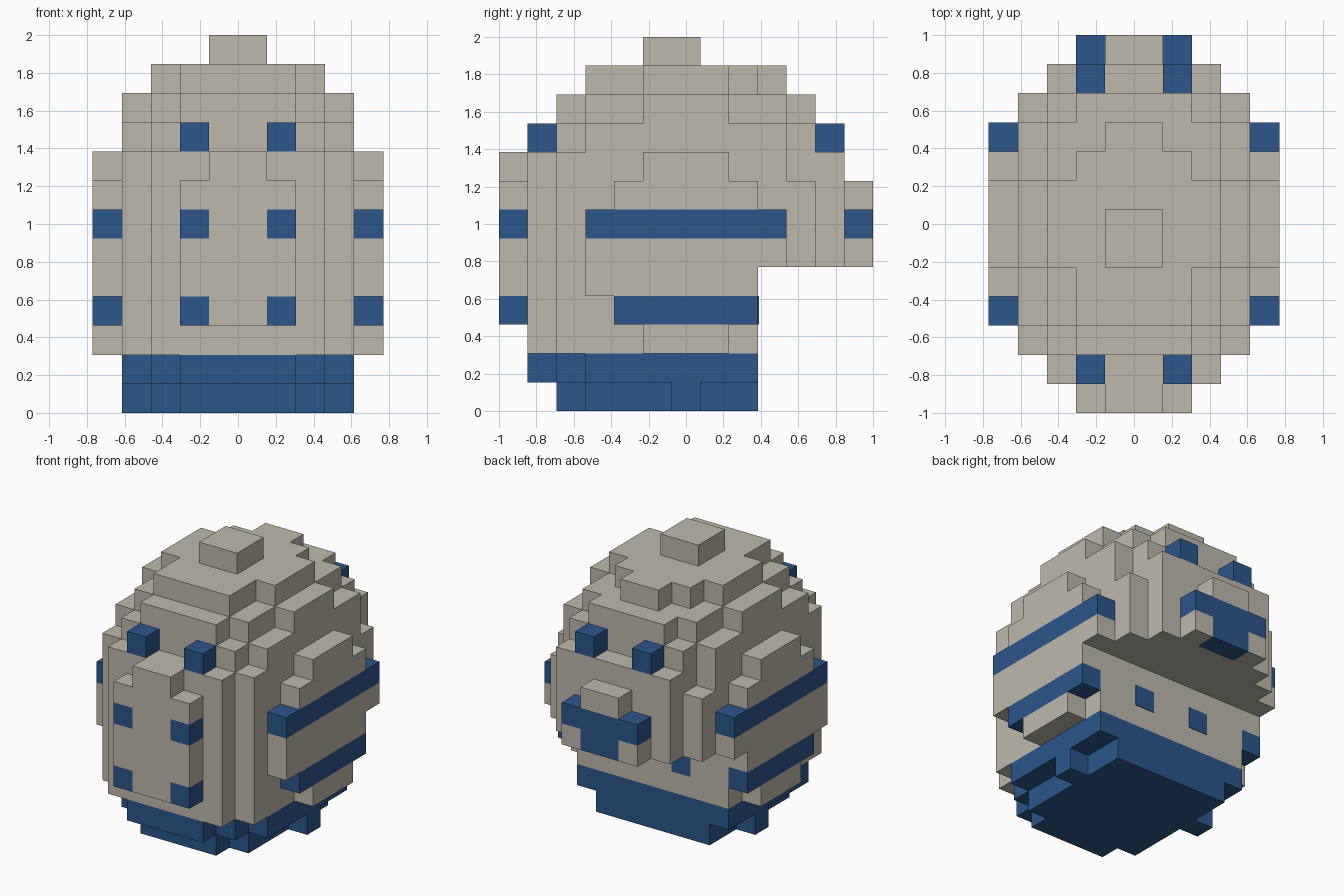
import bpy, bmesh
from mathutils import Vector

cube = bpy.data.objects.get("Cube")
if cube:
    bpy.data.objects.remove(cube, do_unlink=True)

U = 2 / 13  # size of one block


def material(name, rgb):
    m = bpy.data.materials.new(name)
    m.use_nodes = True
    m.diffuse_color = (*rgb, 1)
    m.node_tree.nodes["Principled BSDF"].inputs["Base Color"].default_value = (*rgb, 1)
    return m


STONE = material("warm_grey", (0.515, 0.485, 0.413))
BLUE = material("deep_blue", (0.024, 0.095, 0.258))


def part(name, mat, boxes):
    """Boxes are (x0, x1, y0, y1, z0, z1) in blocks; y counts from the front."""
    bm = bmesh.new()
    for x0, x1, y0, y1, z0, z1 in boxes:
        lo, hi = Vector((x0, y0 - 6.5, z0)) * U, Vector((x1, y1 - 6.5, z1)) * U
        for v in bmesh.ops.create_cube(bm, size=1)["verts"]:
            v.co = Vector(h if c > 0 else l for c, l, h in zip(v.co, lo, hi))
    me = bpy.data.meshes.new(name)
    bm.to_mesh(me)
    bm.free()
    me.materials.append(mat)
    bpy.context.collection.objects.link(bpy.data.objects.new(name, me))


def wide(half, *rest):
    return (-half, half, *rest)


def pair(x0, x1, *rest):
    return [(x0, x1, *rest), (-x1, -x0, *rest)]


# Stepped blue foot
part("base", BLUE, [
    wide(2, 2, 3, 0, 1), wide(3, 3, 9, 0, 1), *pair(3, 4, 6, 7, 0, 1),
    wide(2, 1, 2, 1, 2), wide(3, 2, 3, 1, 2), wide(4, 3, 9, 1, 2)])

# Main shell, overhanging at the back
part("body", STONE, [
    wide(3, 1, 2, 2, 9), wide(4, 2, 3, 2, 9),
    wide(4, 3, 9, 2, 5), wide(4, 3, 10, 5, 10),
    wide(4, 10, 11, 5, 8), wide(3, 10, 11, 8, 10), wide(3, 11, 12, 5, 9),
    wide(3, 2, 3, 9, 10)])

# Stepped dome
part("dome", STONE, [
    wide(2, 2, 3, 10, 11), wide(3, 3, 5, 10, 11), wide(4, 5, 8, 10, 11),
    wide(3, 8, 10, 10, 11), wide(2, 10, 11, 10, 11),
    wide(2, 3, 5, 11, 12), wide(3, 5, 8, 11, 12),
    wide(2, 8, 9, 11, 12), wide(1, 9, 10, 11, 12)])
part("top_knob", STONE, [wide(1, 5, 7, 12, 13)])

# Round side panels with two blue bands
for name, side in (("left", 1), ("right", -1)):
    x0, x1 = sorted((4 * side, 5 * side))
    rows = [(5, 8, 2, 3), (3, 9, 4, 5), (3, 10, 5, 6), (4, 9, 7, 8), (5, 8, 8, 9)]
    part(name + "_side_panel", STONE, [(x0, x1, *r) for r in rows])
    part(name + "_side_bands", BLUE, [(x0, x1, 4, 9, 3, 4), (x0, x1, 3, 10, 6, 7)])

# Front panel with four blue corner blocks
part("front_panel", STONE, [
    wide(1, 0, 1, 3, 9), *pair(1, 2, 0, 1, 4, 6), *pair(1, 2, 0, 1, 7, 8)])
part("front_panel_spots", BLUE, pair(1, 2, 0, 1, 3, 4) + pair(1, 2, 0, 1, 6, 7))

# Back panel with a blue T
part("back_panel", STONE, [wide(1, 12, 13, 7, 8), *pair(1, 2, 12, 13, 5, 6)])
part("back_panel_mark", BLUE, [wide(2, 12, 13, 6, 7), wide(1, 12, 13, 5, 6)])

# Blue studs above both panels, and spots on the recessed back wall
part("front_studs", BLUE, pair(1, 2, 1, 2, 9, 10))
part("back_studs", BLUE, pair(1, 2, 11, 12, 9, 10))
part("back_wall_spots", BLUE, pair(1, 2, 9, 9.03, 3, 4))
